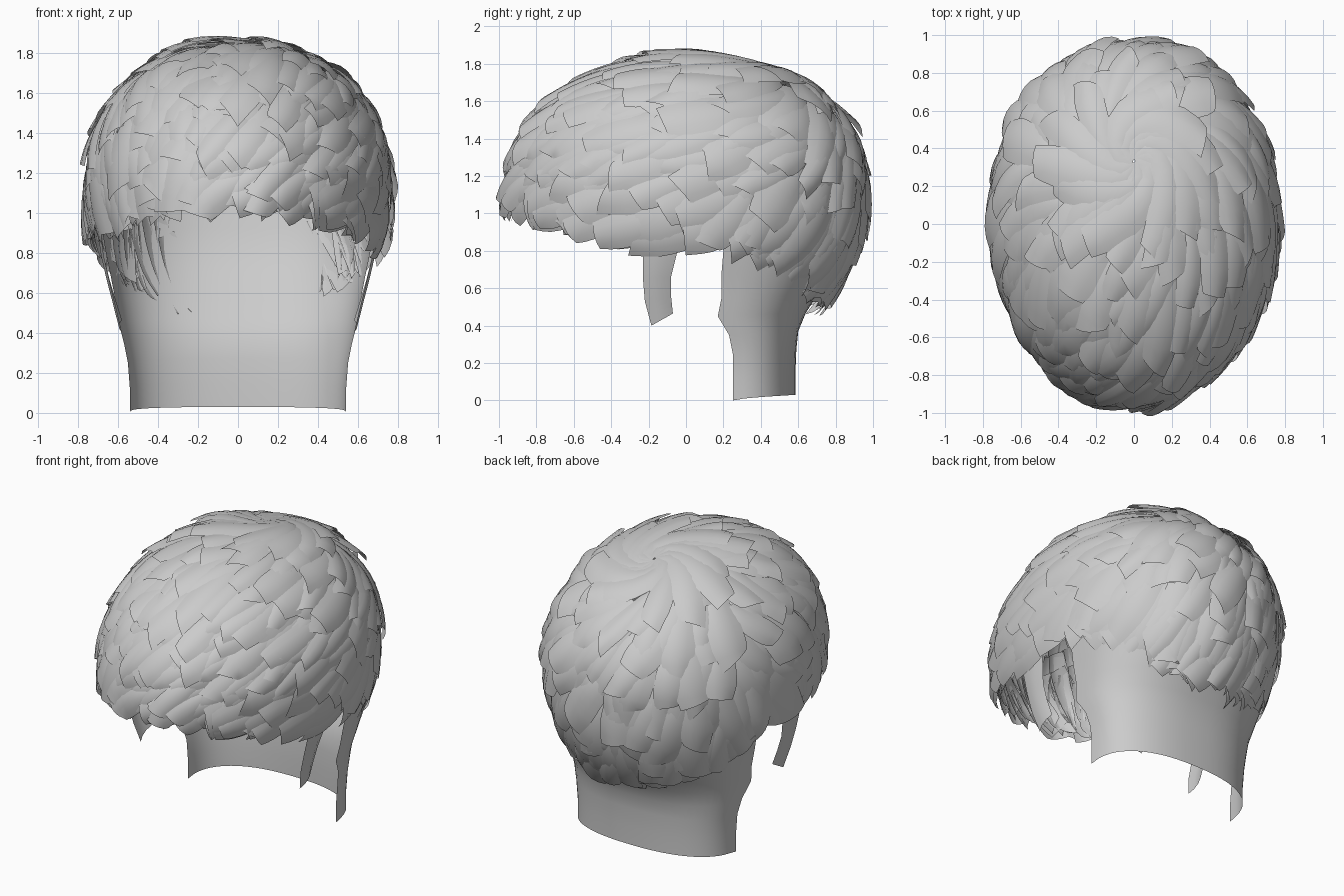
import bpy, bmesh, math, random
from mathutils import Vector

if "Cube" in bpy.data.objects:
    bpy.data.objects.remove(bpy.data.objects["Cube"])

random.seed(7)
WHORL = Vector((0, 0.34, 0.94)).normalized()


def lerp_table(table, v):
    if v <= table[0][0]:
        return table[0][1]
    for (a, fa), (b, fb) in zip(table, table[1:]):
        if v <= b:
            return fa + (fb - fa) * (v - a) / (b - a)
    return table[-1][1]


# Head shape: unit sphere stretched to an egg, fuller at the rear crown
def head(p, s=1.0):
    up = 0.75 if p.z > 0 else 0.90
    narrow = 0.755 + 0.03 * p.y
    s *= 1 + max(0, p.z) * (0.07 * max(0, p.y) + 0.06 * abs(p.x))
    return Vector((p.x * narrow * s, p.y * 0.96 * s, 1.1 + p.z * up * s))


# Hairline height as a function of depth
HAIRLINE = [(-0.95, 1.02), (-0.8, 0.97), (-0.5, 0.89), (0, 0.85), (0.2, 0.83),
            (0.4, 0.72), (0.55, 0.61), (0.75, 0.48)]


def above_line(p, margin=0.0):
    q = head(p)
    return q.z > lerp_table(HAIRLINE, q.y) + margin


def tangent_part(v, p):
    return v - p * v.dot(p)


# Combing direction: out from the whorl, clockwise, and forward
def flow(p):
    a = p.angle(WHORL)
    d = tangent_part(-WHORL, p)
    if d.length > 1e-4:
        d.normalize()
    spin = p.cross(WHORL)
    if spin.length > 1e-4:
        spin.normalize()
    d = d + spin * (0.35 + 1.3 * math.exp(-2.5 * a) + 0.8 * max(0, -p.y))
    fwd = 1.2 * min(1, a) * max(0, min(1, 0.75 - p.y))
    d += tangent_part(Vector((0, -fwd, 0)), p)
    return tangent_part(d, p).normalized()


def make_object(name, bm):
    me = bpy.data.meshes.new(name)
    bm.to_mesh(me)
    bm.free()
    ob = bpy.data.objects.new(name, me)
    bpy.context.collection.objects.link(ob)
    bpy.context.view_layer.objects.active = ob
    bpy.ops.object.select_all(action='DESELECT')
    ob.select_set(True)
    bpy.ops.object.shade_smooth_by_angle(angle=math.radians(50))
    return ob


def add_grid(bm, rows):
    vs = [[bm.verts.new(c) for c in row] for row in rows]
    for r0, r1 in zip(vs, vs[1:]):
        for i in range(len(r0) - 1):
            bm.faces.new((r0[i], r0[i + 1], r1[i + 1], r1[i]))


# One arched lock: traced along the flow, then backwards if the hairline cuts it
def add_lock(bm, start, length, width, lift):
    steps = 8
    margin = random.uniform(-0.03, 0.03)
    bend = random.uniform(-0.3, 0.3)
    step = length / steps

    def direction(p):
        d = flow(p)
        return tangent_part(d + p.cross(d) * bend, p).normalized()

    path = [start.copy()]
    while len(path) <= steps:
        nxt = (path[-1] + direction(path[-1]) * step).normalized()
        if not above_line(nxt, margin):
            break
        path.append(nxt)
    while len(path) <= steps:
        path.insert(0, (path[0] - direction(path[0]) * step).normalized())
    slant = random.uniform(-0.06, 0.06)
    flare = random.choice((0, 0, 0.01, 0.02, 0.035))
    rows = []
    for i, c in enumerate(path):
        t = i / steps
        d = path[min(i + 1, steps)] - path[max(i - 1, 0)]
        d = tangent_part(d, c).normalized()
        w = width * (0.55 + 0.45 * math.sin(math.pi * min(0.6 * t + 0.1, 0.5)))
        if t > 0.8:
            w *= 1 - 1.2 * (t - 0.8)
        across = c.cross(d)
        row = []
        for k in (-1, -0.5, 0, 0.5, 1):
            q = c + across * (k * w / 2)
            if i == steps:
                q += d * (slant * k)
            arch = 0.02 * (1 - k * k)
            s = 0.966 + 0.035 * math.sin(t * math.pi * 0.6) + arch + lift + flare * t ** 3
            row.append(head(q.normalized(), s))
        rows.append(row)
    add_grid(bm, rows)


# Hair locks spread evenly over the scalp
bm = bmesh.new()
N = 620
for i in range(N):
    z = 1 - 2 * (i + 0.5) / N
    r = math.sqrt(1 - z * z)
    a = i * 2.399963
    p = Vector((r * math.cos(a), r * math.sin(a), z))
    if above_line(p, 0.03) and p.angle(WHORL) > 0.12:
        add_lock(bm, p, random.uniform(0.4, 0.65), random.uniform(0.17, 0.28),
                 random.uniform(-0.015, 0.015))
# Ring of locks starting at the whorl
for i in range(14):
    a = i * math.tau / 14
    p = (WHORL + Vector((0.02 * math.cos(a), 0.02 * math.sin(a), 0))).normalized()
    add_lock(bm, p, 0.75, 0.22, 0.012)
make_object("hair_locks", bm)

# Nape sheet: (height, half width, front edge depth, back depth)
NAPE = [(0.0, 0.54, 0.25, 0.585), (0.12, 0.54, 0.25, 0.585), (0.25, 0.55, 0.25, 0.59),
        (0.35, 0.57, 0.23, 0.60), (0.45, 0.595, 0.17, 0.64), (0.55, 0.61, 0.19, 0.70),
        (0.68, 0.635, 0.19, 0.78), (0.8, 0.66, 0.2, 0.83), (0.92, 0.68, 0.2, 0.86),
        (1.1, 0.69, 0.2, 0.89)]
bm = bmesh.new()
rows = []
for z, hw, y0, y1 in NAPE:
    row = []
    for i in range(29):
        u = (i / 14 - 1) * math.pi / 2
        s, c = math.sin(u), max(0, math.cos(u))
        x = hw * math.copysign(abs(s) ** 0.85, s)
        y = y0 + (y1 - y0) * c ** 0.8
        row.append((x, y, z + 0.03 * c ** 0.5 * max(0, 1 - z)))
    rows.append(row)
add_grid(bm, rows)
make_object("nape_sheet", bm)

# Sideburns, mirrored: (x, front y, back y, front z, back z)
BURN = [(0.69, -0.24, -0.03, 0.92, 0.92), (0.67, -0.23, -0.05, 0.78, 0.78),
        (0.64, -0.23, -0.08, 0.65, 0.66), (0.61, -0.22, -0.08, 0.53, 0.56),
        (0.58, -0.185, -0.07, 0.40, 0.465)]
for side, name in ((1, "sideburn_right"), (-1, "sideburn_left")):
    bm = bmesh.new()
    rows = []
    for x, ya, yb, za, zb in BURN:
        rows.append([(side * (x + 0.015 * (1 - (2 * t - 1) ** 2)), ya + (yb - ya) * t,
                      za + (zb - za) * t) for t in (0, 0.33, 0.67, 1)])
    add_grid(bm, rows)
    make_object(name, bm)
